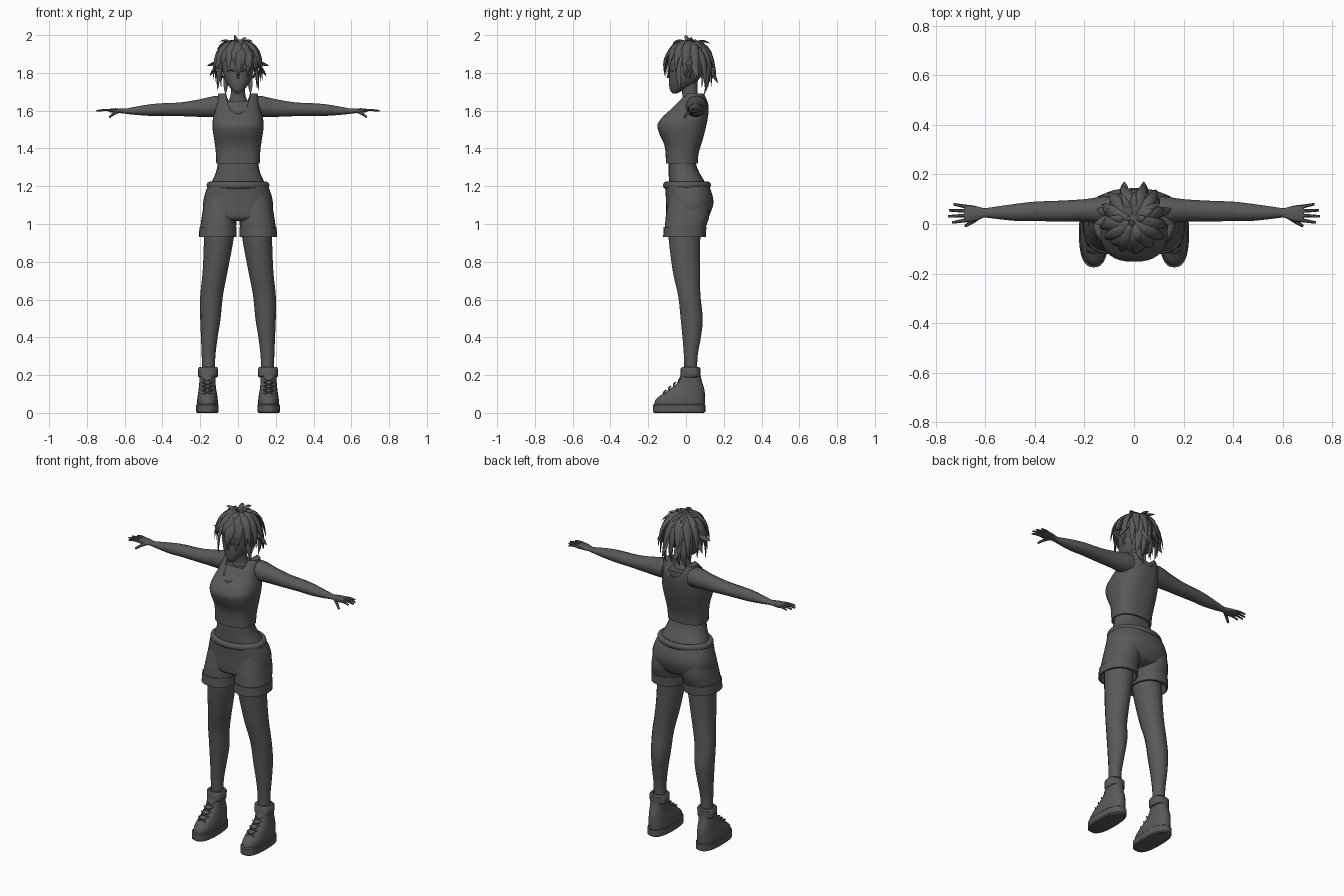
import bpy, bmesh, math, random
from mathutils import Vector, Matrix

random.seed(4)
cube = bpy.data.objects.get("Cube")
if cube:
    bpy.data.objects.remove(cube, do_unlink=True)

grey = bpy.data.materials.new("dark_grey")
grey.use_nodes = True
COLOUR = (0.1, 0.1, 0.1, 1)
grey.diffuse_color = COLOUR
grey.node_tree.nodes["Principled BSDF"].inputs["Base Color"].default_value = COLOUR


def finish(name, bm, mirror=False, angle=40):
    bmesh.ops.recalc_face_normals(bm, faces=bm.faces)
    me = bpy.data.meshes.new(name)
    bm.to_mesh(me)
    bm.free()
    ob = bpy.data.objects.new(name, me)
    bpy.context.collection.objects.link(ob)
    me.materials.append(grey)
    if mirror:
        ob.modifiers.new("mirror", "MIRROR")
    bpy.ops.object.select_all(action="DESELECT")
    ob.select_set(True)
    bpy.context.view_layer.objects.active = ob
    bpy.ops.object.shade_smooth_by_angle(angle=math.radians(angle))
    return ob


def smooth(rows, k=3):
    """Catmull-Rom interpolation between cross-sections."""
    out = []
    for i in range(len(rows) - 1):
        a, b, c, d = (rows[max(0, min(len(rows) - 1, i + j))] for j in (-1, 0, 1, 2))
        for s in range(k):
            t = s / k
            out.append([0.5 * (2 * q + (r - p) * t + (2 * p - 5 * q + 4 * r - u) * t * t
                               + (3 * q - p - 3 * r + u) * t ** 3)
                        for p, q, r, u in zip(a, b, c, d)])
    return out + [list(rows[-1])]


def bridge(bm, rings):
    for lo, hi in zip(rings, rings[1:]):
        for i in range(len(lo)):
            j = (i + 1) % len(lo)
            bm.faces.new((lo[i], lo[j], hi[j], hi[i]))
    bm.faces.new(rings[0])
    bm.faces.new(rings[-1][::-1])


def loft(name, rows, axis="z", n=24, power=2.0, mirror=False):
    """Rows hold a position along the axis and the min/max of the other two."""
    bm = bmesh.new()
    rings = []
    for h, a0, a1, b0, b1 in rows:
        ring = []
        for i in range(n):
            t = 2 * math.pi * i / n
            c, s = math.cos(t), math.sin(t)
            a = (a0 + a1) / 2 + (a1 - a0) / 2 * math.copysign(abs(c) ** (2 / power), c)
            b = (b0 + b1) / 2 + (b1 - b0) / 2 * math.copysign(abs(s) ** (2 / power), s)
            ring.append(bm.verts.new((a, b, h) if axis == "z" else (h, a, b)))
        rings.append(ring)
    bridge(bm, rings)
    return finish(name, bm, mirror)


def sym(rows):
    return [(z, -x, x, y0, y1) for z, x, y0, y1 in rows]


def inset(row, d):
    return [row[0], row[1] + d, row[2] - d, row[3] + d, row[4] - d]


def strand(bm, p0, p1, p2, width, flat=0.5, tip=0.04, out=None, n=6, steps=7):
    """A tapered tube along a quadratic curve, flattened along 'out'."""
    p0, p1, p2 = map(Vector, (p0, p1, p2))
    rings = []
    for k in range(steps + 1):
        t = k / steps
        p = p0 * (1 - t) ** 2 + p1 * 2 * t * (1 - t) + p2 * t * t
        d = ((p1 - p0) * (1 - t) + (p2 - p1) * t).normalized()
        o = out or p - Vector((0, 0.02, 1.83))
        side = d.cross(o).normalized()
        up = side.cross(d)
        w = width * max(tip, (0.65 + 0.9 * t) * (1 - t ** 2.2) if tip < 0.1 else 1 - (1 - tip) * t)
        rings.append([bm.verts.new(p + side * w * math.cos(2 * math.pi * i / n)
                                   + up * w * flat * math.sin(2 * math.pi * i / n))
                      for i in range(n)])
    bridge(bm, rings)


def torus(name, centre, major, minor, ysquash, zstretch=1.0, mirror=False):
    bm = bmesh.new()
    grid = [[bm.verts.new((centre[0] + (major + minor * math.cos(b)) * math.cos(a),
                           centre[1] + (major + minor * math.cos(b)) * math.sin(a) * ysquash,
                           centre[2] + minor * zstretch * math.sin(b)))
             for b in (math.tau * j / 8 for j in range(8))]
            for a in (math.tau * i / 32 for i in range(32))]
    for i in range(32):
        for j in range(8):
            bm.faces.new((grid[i][j], grid[i][(j + 1) % 8],
                          grid[(i + 1) % 32][(j + 1) % 8], grid[(i + 1) % 32][j]))
    return finish(name, bm, mirror, 60)


# Tank top with scooped neckline, over the bare torso
outer = smooth(sym([(1.32, .115, -.107, .062), (1.37, .117, -.108, .066), (1.42, .122, -.115, .08),
                    (1.47, .130, -.138, .095), (1.52, .136, -.152, .107), (1.56, .132, -.13, .115),
                    (1.60, .121, -.09, .12), (1.65, .110, -.045, .118), (1.69, .104, .0, .1)]))
hem = inset(outer[0], 0.012)
tank = loft("tank_top", [[1.35] + hem[1:], hem] + outer, power=2.5, n=36)
bm = bmesh.new()
bmesh.ops.create_cone(bm, cap_ends=True, segments=32, radius1=1, radius2=1, depth=0.6,
                      matrix=Matrix.Translation((0, 0, 1.695)) @ Matrix.Rotation(0.15, 4, "X")
                      @ Matrix.Diagonal((.064, 1, .095, 1)) @ Matrix.Rotation(math.pi / 2, 4, "X"))
cutter = finish("neckline_cutter", bm)
cutter.hide_render = True
cutter.hide_viewport = True
cut = tank.modifiers.new("neckline", "BOOLEAN")
cut.object = cutter
cut.operation = "DIFFERENCE"
loft("torso", [inset(r, 0.008) for r in outer if 1.33 < r[0] < 1.665], power=2.5)
loft("midriff", smooth(sym([(1.18, .15, -.09, .105), (1.22, .14, -.09, .1), (1.27, .118, -.092, .072),
                            (1.31, .109, -.092, .055), (1.35, .105, -.09, .05)])), power=2.3)
loft("neck", smooth(sym([(1.60, .065, -.04, .09), (1.65, .05, -.022, .075),
                         (1.69, .038, -.02, .062), (1.76, .037, -.03, .06)])))

# Shorts: hips, two legs with turned-up hems, rolled waistband
loft("shorts_hips", smooth(sym([(1.015, .07, -.07, .07), (1.03, .15, -.1, .11), (1.06, .182, -.105, .13),
                                (1.11, .185, -.106, .145), (1.16, .175, -.108, .138),
                                (1.205, .158, -.112, .12)])), power=2.3, n=32)
leg = smooth([(1.14, .0, .175, -.09, .12), (1.05, .004, .19, -.106, .125), (.985, .01, .2, -.112, .105)])
hems = [(.985, .007, .204, -.118, .108), (.932, .007, .207, -.121, .105),
        (.93, .015, .199, -.112, .095), (.98, .02, .19, -.1, .085)]
loft("shorts_legs", leg + hems, power=2.2, mirror=True)
torus("waistband", (0, .005, 1.205), .147, .02, .76)

# Legs
loft("legs", smooth([(1.02, .02, .18, -.098, .09), (.93, .022, .18, -.095, .078), (.75, .055, .187, -.072, .075),
                     (.62, .08, .2, -.043, .078), (.5, .092, .2, -.03, .09), (.4, .108, .196, -.02, .08),
                     (.3, .12, .192, -.012, .062), (.2, .122, .19, -.01, .06)]),
     n=14, mirror=True)

# Boots: sole, upper, ankle cuff, laces
loft("boot_soles", [(0, .108, .215, -.168, .095), (.006, .102, .222, -.175, .102),
                    (.042, .102, .222, -.175, .102), (.046, .106, .218, -.17, .098)],
     n=32, power=2.5, mirror=True)
loft("boot_uppers", smooth([(.04, .106, .217, -.168, .099), (.07, .107, .216, -.162, .1), (.1, .111, .212, -.125, .1),
                            (.13, .116, .208, -.082, .096), (.16, .119, .205, -.046, .086),
                            (.21, .119, .204, -.026, .074)]), power=2.3, mirror=True)
loft("boot_cuffs", [(.188, .112, .206, -.022, .07), (.194, .107, .211, -.028, .077),
                    (.234, .106, .212, -.028, .077), (.242, .112, .206, -.022, .07),
                    (.242, .124, .194, -.01, .06), (.225, .124, .194, -.01, .06)],
     power=2.3, mirror=True)
bm = bmesh.new()
for i in range(4):
    y, z = -.118 + .026 * i, .108 + .021 * i
    for s in (-1, 1):
        strand(bm, (.162 - s * .026, y + .006, z - .008), (.162, y - .008, z),
               (.162 + s * .026, y + .012, z + .012), .004, 1, .9, Vector((0, -1, 1)))
finish("boot_laces", bm, True)

# Arms, hands and fingers
loft("arms", smooth([(.085, .0, .112, 1.567, 1.68), (.13, .0, .11, 1.565, 1.678), (.2, .01, .1, 1.566, 1.662),
                     (.3, .01, .094, 1.57, 1.645), (.4, .012, .09, 1.572, 1.64), (.47, .012, .082, 1.572, 1.634),
                     (.55, .02, .071, 1.578, 1.62), (.6, .026, .064, 1.584, 1.611), (.63, .022, .066, 1.587, 1.611)]),
     "x", 14, mirror=True)
loft("palms", smooth([(.6, .028, .062, 1.587, 1.61), (.64, .013, .073, 1.588, 1.613),
                      (.67, .009, .077, 1.59, 1.612), (.685, .014, .073, 1.594, 1.608)]),
     "x", 14, 2.6, True)
bm = bmesh.new()
UP = Vector((0, 0, 1))
for y0, y1, tip_x in ((.017, .006, .733), (.035, .031, .75), (.052, .055, .745), (.068, .08, .727)):
    strand(bm, (.665, y0, 1.602), (.70, (y0 + y1) / 2, 1.607), (tip_x, y1, 1.599), .0085, .9, .6, UP)
strand(bm, (.63, .026, 1.598), (.66, .004, 1.585), (.68, -.008, 1.566), .011, .9, .55, UP)
finish("fingers", bm, True)

# Head, nose, eyelids and ears
loft("head", smooth(sym([(1.692, .012, -.072, -.045), (1.71, .032, -.085, -.01), (1.75, .062, -.09, .055),
                         (1.80, .08, -.089, .088), (1.85, .086, -.088, .1), (1.90, .08, -.078, .095),
                         (1.94, .055, -.05, .07), (1.955, .02, -.01, .03)])), power=2.2)
bm = bmesh.new()
strand(bm, (0, -.086, 1.81), (0, -.095, 1.785), (0, -.098, 1.772), .008, 1, .7, Vector((0, -1, 0)))
finish("nose", bm)
bm = bmesh.new()
strand(bm, (.018, -.087, 1.808), (.035, -.092, 1.82), (.058, -.069, 1.808), .005, .8, .6, Vector((0, -1, 0)))
strand(bm, (.08, .01, 1.775), (.092, .015, 1.80), (.096, .035, 1.825), .014, .5, .5, Vector((1, 0, 0)))
finish("eyelids_and_ears", bm, True)

# Hair: rounded cap covered with layered pointed locks
bm = bmesh.new()
bmesh.ops.create_uvsphere(bm, u_segments=24, v_segments=14, radius=1,
                          matrix=Matrix.Translation((0, .02, 1.867)) @ Matrix.Diagonal((.098, .104, .1, 1)))
finish("hair_cap", bm)
bm = bmesh.new()


def ring_of_locks(count, start, bulge, front, back, width, offset=0.0):
    """Locks around the crown; start, bulge and tips are (radius, height)."""
    for i in range(count):
        a = math.tau * (i + offset) / count
        d = Vector((math.sin(a), -math.cos(a), 0))
        b = (1 - math.cos(a)) / 2
        r = front[0] + (back[0] - front[0]) * b + random.uniform(-.008, .012)
        z = front[1] + (back[1] - front[1]) * b + random.uniform(-.025, .02)
        crown = Vector((0, .015, 0))
        twist = Matrix.Rotation(random.uniform(-.15, .15), 3, "Z")
        strand(bm, crown + d * start[0] + UP * start[1], crown + d * bulge[0] + UP * bulge[1],
               crown + twist @ d * r + UP * z, width)


ring_of_locks(13, (.015, 1.96), (.125, 1.975), (.125, 1.80), (.145, 1.77), .025)
ring_of_locks(15, (.04, 1.94), (.135, 1.93), (.118, 1.82), (.12, 1.72), .024, .5)
ring_of_locks(9, (.0, 1.95), (.06, 1.99), (.09, 1.93), (.12, 1.93), .02, .3)
for s in (-1, 1):
    # Flared side tips, cheek locks and nape locks
    strand(bm, (s * .06, .02, 1.91), (s * .12, .02, 1.84), (s * .163, .0, 1.84), .022)
    strand(bm, (s * .07, .04, 1.88), (s * .13, .05, 1.82), (s * .15, .06, 1.78), .022)
    strand(bm, (s * .08, -.03, 1.88), (s * .105, -.05, 1.8), (s * .108, -.03, 1.705), .018)
    for x in (.02, .055):
        strand(bm, (s * x, .1, 1.85), (s * x * 1.2, .13, 1.77), (s * x * 1.2, .095, 1.685), .02)
    strand(bm, (s * .03, .09, 1.88), (s * .045, .14, 1.8), (s * .04, .17, 1.745), .022)
# Centre fringe and upright tips
strand(bm, (.0, -.05, 1.94), (.01, -.13, 1.90), (.004, -.112, 1.785), .022)
for x, y, z in ((-.02, .0, 2.0), (.045, .03, 1.985), (-.1, .03, 1.965), (.08, .06, 1.965),
                (.0, .13, 1.955), (-.05, .12, 1.96)):
    strand(bm, (x * .2, .02, 1.935), (x * .5, y * .6, 1.985), (x, y, z), .018)
finish("hair_locks", bm, angle=50)
